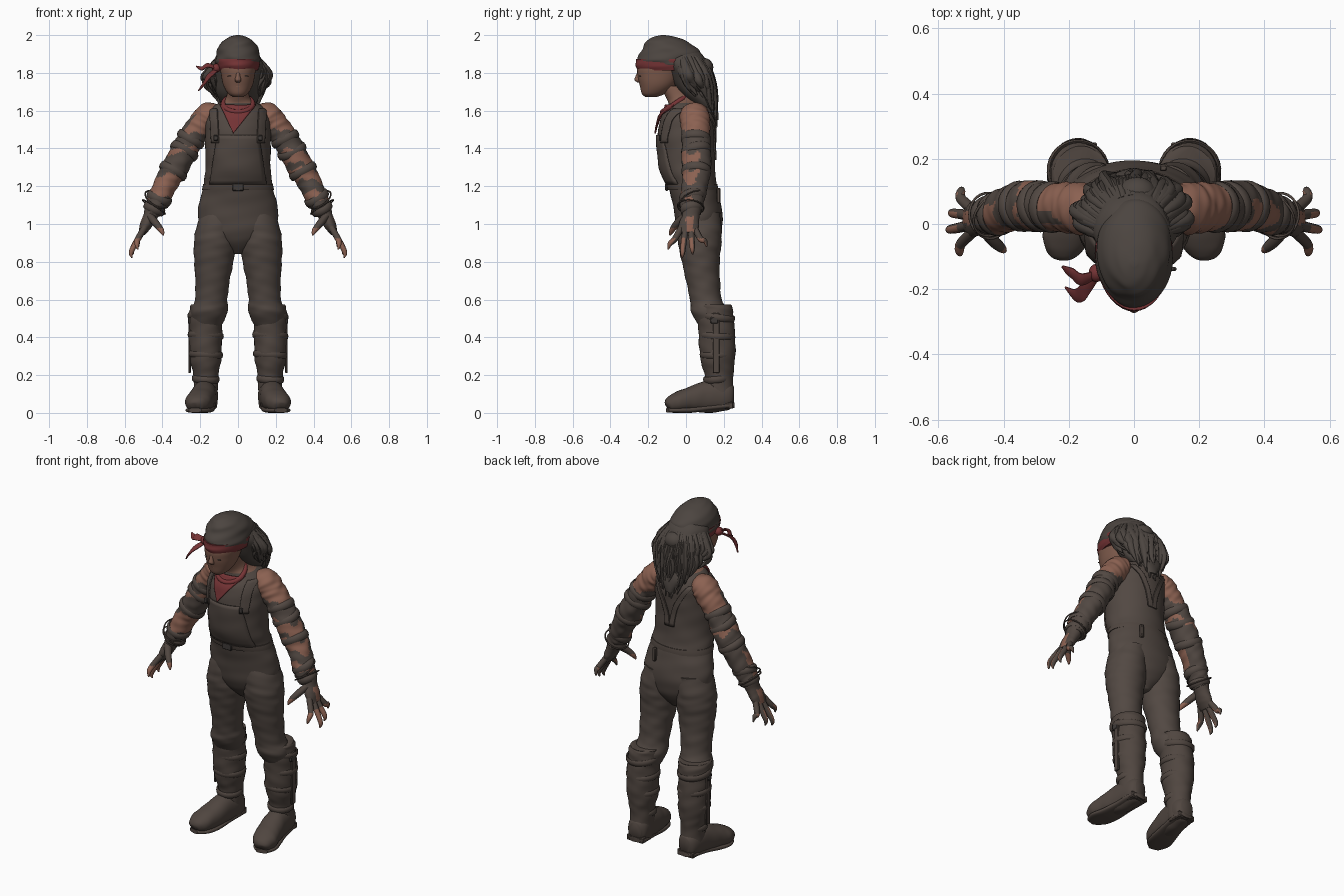
import bpy, bmesh, math, random
from mathutils import Vector
from mathutils.bvhtree import BVHTree

random.seed(7)
cube = bpy.data.objects.get("Cube")
if cube:
    bpy.data.objects.remove(cube, do_unlink=True)


def material(name, r, g, b):
    m = bpy.data.materials.new(name)
    m.use_nodes = True
    m.diffuse_color = (r, g, b, 1)
    shader = m.node_tree.nodes["Principled BSDF"]
    shader.inputs["Base Color"].default_value = (r, g, b, 1)
    shader.inputs["Roughness"].default_value = 0.9
    return m


CLOTH = material("dark_brown_cloth", .084, .065, .055)
LEATHER = material("dark_leather", .08, .061, .051)
HAIR = material("dark_hair", .072, .059, .051)
SKIN = material("skin", .26, .12, .083)
FACE = material("face_skin", .205, .102, .071)
RED = material("dull_red_cloth", .18, .034, .036)
METAL = material("dark_metal", .05, .043, .04)


def finish(name, bm, mats, rule=None):
    bmesh.ops.recalc_face_normals(bm, faces=bm.faces)
    bm.normal_update()
    if rule:
        for f in bm.faces:
            f.material_index = int(rule(f.calc_center_median(), f.normal))
    me = bpy.data.meshes.new(name)
    bm.to_mesh(me)
    bm.free()
    for m in mats:
        me.materials.append(m)
    me.shade_smooth()
    me.set_sharp_from_angle(angle=math.radians(50))
    ob = bpy.data.objects.new(name, me)
    bpy.context.collection.objects.link(ob)
    return ob


def spline(pts, steps):
    """Smooth rows of numbers running through the given rows."""
    rows = []
    for i in range(len(pts) - 1):
        a, b, c, d = (pts[max(0, min(len(pts) - 1, i + k))] for k in (-1, 0, 1, 2))
        for s in range(steps):
            t = s / steps
            rows.append([q + t / 2 * (r - p + t * (2*p - 5*q + 4*r - e + t * (3*(q - r) + e - p)))
                         for p, q, r, e in zip(a, b, c, d)])
    return rows + [list(pts[-1])]


def tube(name, pts, mats, n=28, steps=6, ref=None, folds=0, freq=30, rule=None, power=1, side=1):
    """Loft through rows of x, y, z and two radii, with optional cloth folds."""
    rows, bm, rings = spline(pts, steps), bmesh.new(), []
    for i, (x, y, z, a, b) in enumerate(rows):
        u, v, t = Vector((1, 0, 0)), Vector((0, 1, 0)), i / (len(rows) - 1)
        if ref:
            tan = Vector(rows[min(i + 1, len(rows) - 1)][:3]) - Vector(rows[max(i - 1, 0)][:3])
            u = tan.cross(Vector(ref)).normalized()
            v = u.cross(tan).normalized()
        ring = []
        for k in range(n):
            w = math.tau * k / n
            c, s = math.cos(w), math.sin(w)
            c, s = (math.copysign(abs(q) ** power, q) for q in (c, s))
            d = 1 + folds * (.6 * math.sin(freq*t + 2*w + math.sin(3*w)) + .4 * math.sin(1.7*freq*t - 3*w + 1))
            p = Vector((x, y, z)) + (u * c * max(a, .002) + v * s * max(b, .002)) * d
            ring.append(bm.verts.new((p.x * side, p.y, max(p.z, 0))))
        rings.append(ring)
    for r, q in zip(rings, rings[1:]):
        for k in range(n):
            bm.faces.new((r[k - 1], r[k], q[k], q[k - 1]))
    bm.faces.new(rings[0])
    bm.faces.new(rings[-1])
    return finish(name, bm, mats, rule)


def solid(name, loc, size, mat, round_shape=True):
    """Ellipsoid with the given radii, or a soft-edged box with the given sides."""
    bm = bmesh.new()
    if round_shape:
        bmesh.ops.create_uvsphere(bm, u_segments=16, v_segments=10, radius=1)
    else:
        bmesh.ops.create_cube(bm, size=1)
    for v in bm.verts:
        v.co = Vector(l + s * c for l, s, c in zip(loc, size, v.co))
    ob = finish(name, bm, [mat])
    if not round_shape:
        ob.modifiers.new("soft_edges", 'BEVEL').width = .004


def band(name, loc, axis, radius, thick, mat, flat=1):
    """Ring of cord or strap around an axis."""
    bm, q = bmesh.new(), Vector(axis).to_track_quat('Z', 'Y')
    rings = []
    for i in range(28):
        w = math.tau * i / 28
        out = Vector((math.cos(w), math.sin(w), 0))
        ring = []
        for k in range(8):
            h = math.tau * k / 8
            p = out * (radius + thick * math.cos(h)) + Vector((0, 0, thick * flat * math.sin(h)))
            ring.append(bm.verts.new(Vector(loc) + q @ p))
        rings.append(ring)
    for i in range(28):
        for k in range(8):
            bm.faces.new((rings[i-1][k-1], rings[i-1][k], rings[i][k], rings[i][k-1]))
    finish(name, bm, [mat])


# Torso, trousers seat and neck
torso = tube("torso", [(0, .075, .84, .03, .04), (0, .073, .89, .11, .085), (0, .07, .95, .185, .115),
                       (0, .068, 1.03, .213, .126), (0, .055, 1.12, .203, .128), (0, .035, 1.2, .183, .13),
                       (0, .012, 1.28, .174, .143), (0, .003, 1.38, .172, .15), (0, .003, 1.48, .175, .152),
                       (0, .012, 1.56, .168, .146), (0, .018, 1.62, .135, .115), (0, -.02, 1.66, .07, .08),
                       (0, -.08, 1.73, .05, .06)],
             [CLOTH, FACE], n=48, folds=.013, freq=45, rule=lambda c, n: c.z > 1.64)
surface = BVHTree.FromPolygons([v.co for v in torso.data.vertices], [p.vertices for p in torso.data.polygons])


def plate(name, shape, mat, front=-1, lift=.004, n=12):
    """Thin patch laid on the torso; shape maps u, v in 0..1 to x, z."""
    bm, grid = bmesh.new(), []
    for i in range(n + 1):
        row = []
        for k in range(n + 1):
            x, z = shape(i / n, k / n)
            hit = surface.ray_cast(Vector((x, front, z)), Vector((0, -front, 0)))[0]
            row.append(bm.verts.new((x, (hit.y if hit else 0) + front * lift, z)))
        grid.append(row)
    for i in range(n):
        for k in range(n):
            bm.faces.new((grid[i][k], grid[i+1][k], grid[i+1][k+1], grid[i][k+1]))
    mod = finish(name, bm, [mat]).modifiers.new("thickness", 'SOLIDIFY')
    mod.thickness, mod.offset = .008, 0


# Overalls: bib, straps, belt
plate("bib", lambda u, v: ((u - .5) * (.3 - .08 * v), 1.21 + .26 * v), CLOTH)
for s, label in ((1, "left"), (-1, "right")):
    plate(label + "_front_strap", lambda u, v: (s * (.1 + .04 * u + .01 * v), 1.43 + .18 * v), CLOTH, lift=.008)
    solid(label + "_strap_buckle", (s * .118, -.138, 1.455), (.024, .012, .03), METAL, False)
    plate(label + "_back_strap", lambda u, v: (s * (.03 * u + .1 * v * v), 1.34 + .25 * v), CLOTH, front=1)
tube("belt", [(0, .037, 1.18, .19, .133), (0, .034, 1.196, .188, .135), (0, .031, 1.212, .184, .135)],
     [LEATHER], n=48, steps=2)
solid("belt_buckle", (0, -.103, 1.195), (.06, .014, .04), METAL, False)
solid("belt_tab", (.09, .172, 1.15), (.022, .02, .08), LEATHER, False)

# Neckerchief
plate("neckerchief", lambda u, v: ((u - .5) * .19 * (1 - v) - .025 * v, 1.63 - .15 * v), RED, lift=.014)
band("neckerchief_roll", (0, -.06, 1.635), (0, -.65, 1), .078, .014, RED)

# Head and face
tube("head", [(0, -.185, 1.672, .025, .03), (0, -.172, 1.69, .052, .062), (0, -.152, 1.73, .076, .092),
              (0, -.142, 1.78, .088, .113), (0, -.136, 1.84, .092, .117), (0, -.11, 1.9, .06, .08)],
     [FACE], n=40, power=.95)
tube("nose", [(0, -.245, 1.815, .008, .008), (0, -.254, 1.785, .011, .012), (0, -.256, 1.762, .017, .017),
              (0, -.246, 1.75, .012, .012)], [FACE], n=16)
solid("upper_lip", (0, -.234, 1.729), (.024, .01, .006), FACE)
solid("lower_lip", (0, -.229, 1.718), (.021, .01, .007), FACE)
for s, label in ((1, "left"), (-1, "right")):
    solid(label + "_lash", (s * .038, -.243, 1.783), (.017, .005, .003), HAIR)

# Cap, headband and its tied ends
tube("cap", [(0, -.09, 1.84, .112, .165), (0, -.088, 1.87, .118, .168), (0, -.085, 1.92, .111, .152),
             (0, -.1, 1.965, .083, .11), (0, -.115, 1.99, .046, .06), (0, -.12, 2, .01, .01)],
     [HAIR], n=48, steps=8, folds=.035, freq=16)
tube("headband", [(0, -.085, 1.812, .104, .17), (0, -.085, 1.84, .115, .182), (0, -.085, 1.874, .118, .179)],
     [RED], n=40, folds=.008, freq=9)
solid("headband_knot", (-.115, -.15, 1.825), (.024, .028, .024), RED)
tube("upper_tie", [(-.11, -.15, 1.825, .008, .012), (-.16, -.17, 1.84, .006, .022), (-.19, -.15, 1.825, .006, .018),
                   (-.22, -.13, 1.835, .003, .004)], [RED], n=10, ref=(0, 1, .6))
tube("lower_tie", [(-.11, -.15, 1.82, .008, .012), (-.15, -.2, 1.785, .006, .02), (-.175, -.22, 1.75, .006, .023),
                   (-.21, -.195, 1.705, .003, .004)], [RED], n=10, ref=(0, 1, .6))

# Hair mass, gathered bump and loose wavy locks
tube("hair", [(0, -.03, 1.94, .05, .07), (0, -.015, 1.89, .11, .11), (0, .015, 1.8, .138, .105),
              (0, .05, 1.7, .115, .09), (0, .105, 1.62, .08, .065), (0, .14, 1.55, .035, .03)],
     [HAIR], n=48, folds=.07, freq=11)
solid("gathered_hair", (.01, .09, 1.83), (.06, .055, .05), HAIR)
for i in range(60):
    a = -.35 + (math.pi + .7) * i / 59 + random.uniform(-.1, .1)
    c, s, j = math.cos(a), math.sin(a), random.uniform(.85, 1.12)
    back = max(s, 0)
    low = 1.71 - .16 * back ** 2 + random.uniform(-.04, .05)
    sway = random.uniform(-.03, .03)
    tube("hair_lock_%d" % i, [(.1 * c, -.01 + .09 * s, 1.885, .012, .012),
                              (.15 * c * j, .02 + .105 * s, 1.8, .022, .018),
                              (.145 * c * j + sway, .04 + .105 * s * j, (low + 1.8) / 2, .02, .017),
                              (.125 * c * j, .075 + .09 * s, low, .003, .003)],
         [HAIR], n=8, steps=4, ref=(1, .3, 0))


def arm_rule(s):
    """Bare skin shows between the wrappings."""
    def rule(c, n):
        z = c.z + .014 * math.sin(60 * c.y) + .008 * math.sin(90 * c.x)
        if s > 0:
            return z > 1.485 or (n.y < .15 and (1.315 < z < 1.385 or 1.225 < z < 1.285 or 1.12 < z < 1.165))
        strap = abs(c.y - .02) < .02 and z < 1.58
        return (z > 1.47 and not strap) or 1.365 < z < 1.4 or (1.13 < z < 1.255 and n.y < .2)
    return rule


for s, label in ((1, "left_"), (-1, "right_")):
    # Arms with wrappings and cords
    arm = [(.1, .04, 1.58, .045, .06), (.15, .045, 1.575, .07, .078), (.195, .05, 1.525, .071, .077),
           (.25, .052, 1.45, .068, .075), (.32, .055, 1.32, .07, .078), (.375, .05, 1.225, .063, .07),
           (.425, .03, 1.12, .057, .064), (.455, .03, 1.055, .042, .048)]
    rows = spline(arm, 10)
    tube(label + "arm", arm, [CLOTH, SKIN], n=44, steps=14, ref=(0, 1, 0), folds=.04, freq=55,
         rule=arm_rule(s), side=s)
    for i, t in enumerate((.43, .5, .64, .84, .93)):
        x, y, z, a, b = rows[int(t * (len(rows) - 1))]
        axis = (s * (.5 + random.uniform(-.15, .15)), random.uniform(-.25, .25), -.85)
        band(label + "arm_wrap_%d" % i, (s * x, y, z), axis, (a + b) / 2 - .002, .01, CLOTH, 2.2)
    for i in range(2):
        band(label + "loose_cord_%d" % i, (s * (.43 + .015 * i), .025, 1.13 - .04 * i),
             (s * .5, .5 - .6 * i, -.8), .07, .004, LEATHER)
    # Gloved hands with bare fingertips
    tube(label + "palm", [(.445, .03, 1.09, .05, .055), (.465, .025, 1.04, .037, .046), (.49, .015, .99, .031, .054),
                          (.51, .012, .95, .018, .045)], [LEATHER, SKIN], ref=(0, 1, 0), folds=.02, side=s,
         rule=lambda c, n: s * n.x > .5 and 0 < c.y < .04 and c.z < 1.04)
    for tip, path in {"index": (-.025, .535, -.095, .865), "middle": (0, .565, -.02, .822),
                      "ring": (.025, .558, .035, .84), "little": (.045, .53, .11, .88)}.items():
        y, tx, ty, tz = path
        tube(label + tip + "_finger", [(.495, y, .98, .017, .017), (.53, (y + ty) / 2, .92, .016, .016),
                                       (tx, ty * .85 + y * .15, tz + .03, .013, .013), (tx - .004, ty, tz, .004, .004)],
             [LEATHER, SKIN], n=12, ref=(0, 1, .2), side=s, rule=lambda c, n: c.z < .925 and n.y < .3)
    tube(label + "thumb", [(.465, -.005, 1.04, .02, .024), (.432, -.05, 1.0, .019, .019),
                           (.405, -.075, .965, .014, .014), (.395, -.085, .94, .004, .004)],
         [LEATHER, SKIN], n=12, ref=(0, 1, 0), side=s, rule=lambda c, n: c.z < .98)
    # Trouser legs
    tube(label + "trouser_leg", [(.1, .07, 1.06, .095, .11), (.116, .072, .97, .108, .117), (.122, .073, .89, .112, .114),
                                 (.128, .078, .8, .104, .1), (.135, .09, .7, .091, .09), (.142, .105, .6, .086, .084),
                                 (.153, .125, .53, .097, .096), (.165, .145, .45, .07, .07)],
         [CLOTH], n=36, folds=.024, freq=42, side=s)
    # Boots
    tube(label + "boot_shaft", [(.162, .148, .575, .084, .09), (.165, .15, .555, .091, .096), (.17, .158, .48, .088, .096),
                                (.172, .165, .38, .087, .097), (.172, .168, .28, .083, .091), (.17, .174, .2, .066, .076),
                                (.17, .178, .1, .064, .073), (.17, .18, .04, .06, .066)],
         [LEATHER], n=32, folds=.028, freq=36, side=s)
    tube(label + "boot_foot", [(.165, .252, .09, .035, .05), (.168, .22, .09, .06, .075), (.178, .12, .085, .066, .085),
                               (.195, .02, .07, .07, .066), (.214, -.05, .055, .068, .052), (.226, -.09, .042, .045, .036),
                               (.229, -.102, .036, .02, .016)],
         [LEATHER], ref=(0, 0, 1), folds=.015, power=.9, side=s)
    tube(label + "boot_sole", [(.165, .255, .04, .035, .014), (.168, .22, .038, .058, .016), (.178, .12, .028, .06, .016),
                               (.195, .02, .016, .068, .016), (.214, -.05, .014, .066, .014), (.227, -.098, .014, .034, .012)],
         [LEATHER], ref=(0, 0, 1), power=.7, side=s)
    solid(label + "boot_heel", (s * .168, .205, .04), (.108, .09, .035), LEATHER, False)
    for i, (z, r) in enumerate(((.51, .089), (.41, .088), (.31, .084), (.18, .066))):
        band(label + "boot_strap_%d" % i, (s * .171, .164, z), (.06, .15 - .08 * i, 1), r, .008, LEATHER, 2.2)
    solid(label + "boot_side_strip", (s * .256, .16, .37), (.014, .035, .32), LEATHER, False)
    solid(label + "boot_cuff_buckle", (s * .258, .15, .49), (.016, .04, .035), METAL, False)
